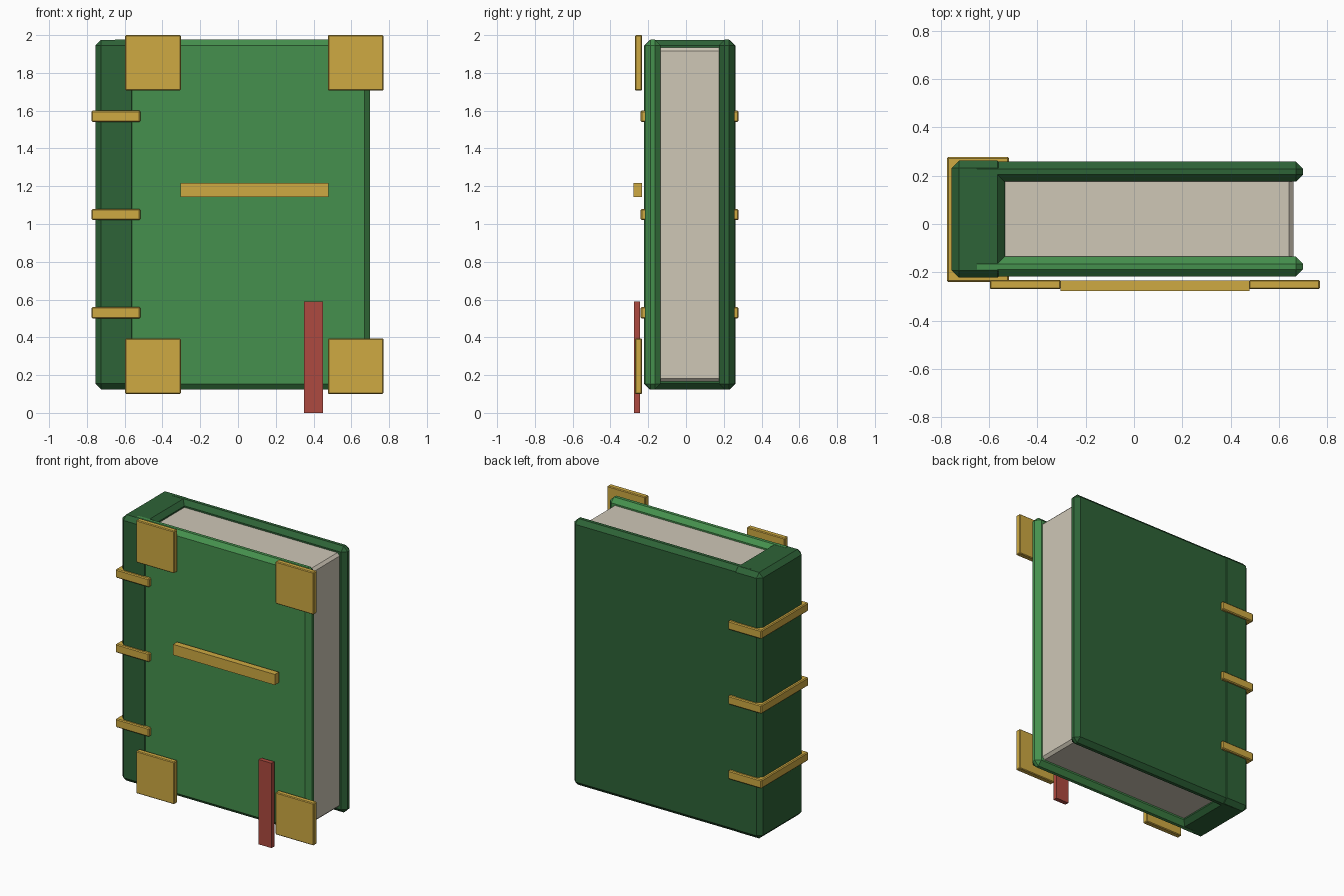
import bpy
import bmesh
from mathutils import Vector

cube = bpy.data.objects.get("Cube")
if cube:
    bpy.data.objects.remove(cube, do_unlink=True)


def make_material(name, rgb):
    mat = bpy.data.materials.new(name)
    mat.use_nodes = True
    color = (*rgb, 1.0)
    mat.diffuse_color = color
    mat.node_tree.nodes["Principled BSDF"].inputs["Base Color"].default_value = color
    return mat


def make_box(name, x, y, z, mat, bevel=0.0):
    """Box from (min, max) pairs, with flat chamfered edges."""
    bm = bmesh.new()
    bmesh.ops.create_cube(bm, size=1.0)
    low, high = (Vector(corner) for corner in zip(x, y, z))
    bmesh.ops.scale(bm, vec=high - low, verts=bm.verts)
    bmesh.ops.translate(bm, vec=(low + high) / 2, verts=bm.verts)
    if bevel:
        bmesh.ops.bevel(bm, geom=bm.edges[:], offset=bevel, segments=1,
                        affect='EDGES', profile=0.5)
    mesh = bpy.data.meshes.new(name)
    bm.to_mesh(mesh)
    bm.free()
    mesh.materials.append(mat)
    obj = bpy.data.objects.new(name, mesh)
    bpy.context.scene.collection.objects.link(obj)
    return obj


green = make_material("cover green", (0.06, 0.28, 0.075))
dark_green = make_material("dark green", (0.027, 0.125, 0.038))
paper = make_material("paper", (0.62, 0.57, 0.47))
gold = make_material("gold", (0.62, 0.40, 0.055))
red = make_material("ribbon red", (0.42, 0.068, 0.05))

# Covers, spine and page block
make_box("front_cover", (-0.68, 0.70), (-0.218, -0.135), (0.124, 1.976), green, 0.03)
make_box("back_cover", (-0.68, 0.70), (0.175, 0.258), (0.124, 1.976), dark_green, 0.03)
make_box("spine", (-0.755, -0.535), (-0.222, 0.262), (0.125, 1.975), dark_green, 0.03)
make_box("pages", (-0.60, 0.66), (-0.158, 0.198), (0.165, 1.935), paper, 0.018)

# Raised bands wrapping the spine
for i, height in enumerate((0.53, 1.05, 1.57)):
    make_box(f"spine_band_{i + 1}", (-0.775, -0.517), (-0.24, 0.278),
             (height - 0.03, height + 0.03), gold, 0.006)

# Corner plates on the front
for side, x in (("right", (-0.597, -0.303)), ("left", (0.476, 0.77))):
    for level, z in (("lower", (0.10, 0.394)), ("upper", (1.706, 2.0))):
        make_box(f"{level}_{side}_corner", x, (-0.27, -0.232), z, gold, 0.005)

# Title bar and ribbon bookmark
make_box("title_bar", (-0.305, 0.478), (-0.278, -0.234), (1.143, 1.217), gold)
make_box("ribbon", (0.35, 0.45), (-0.274, -0.244), (0.0, 0.59), red)
